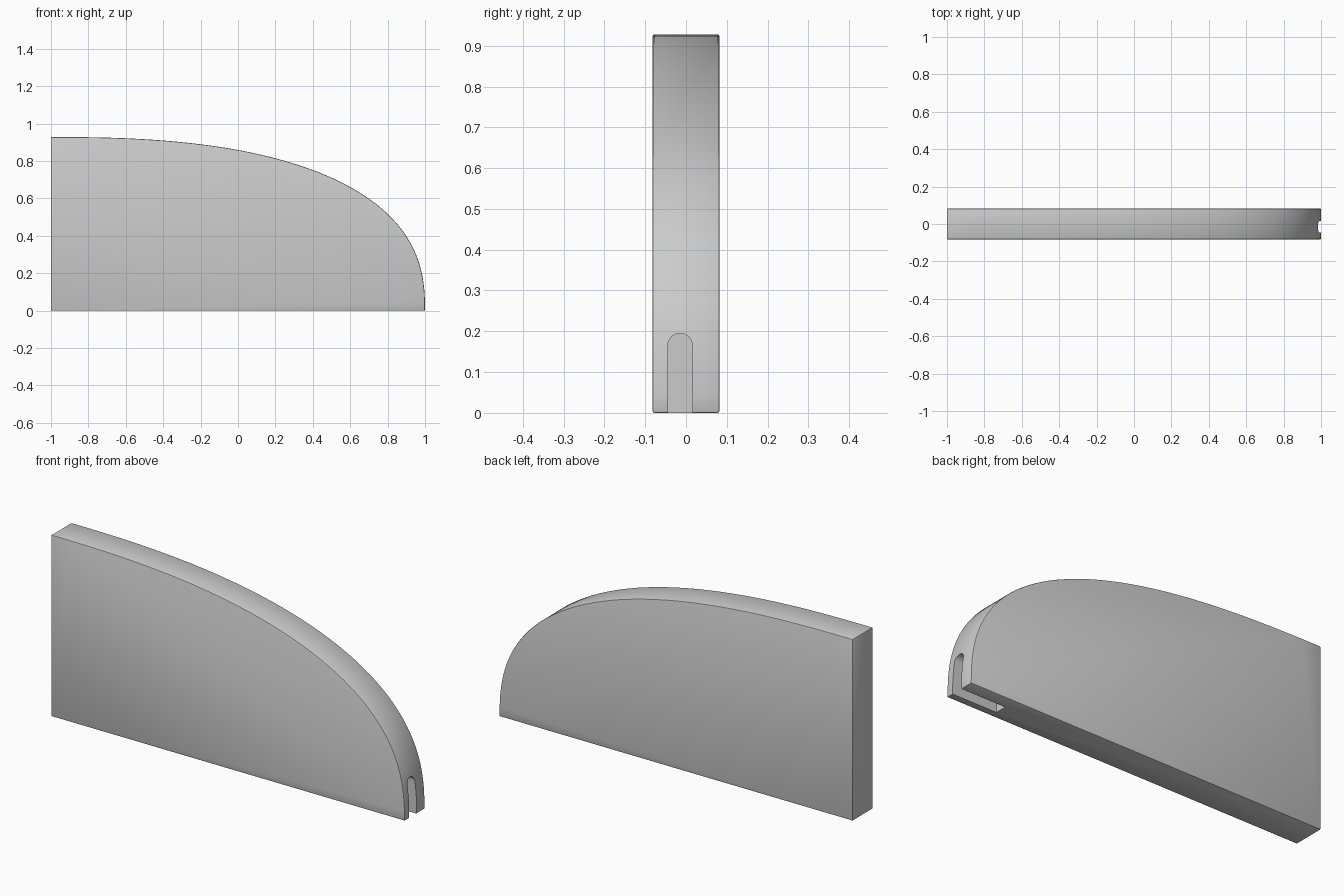
import bpy, bmesh, math

if "Cube" in bpy.data.objects:
    bpy.data.objects.remove(bpy.data.objects["Cube"])

HALF_T = 0.082      # half thickness of the slab
HEIGHT = 0.928
POWER = 2.5         # superellipse exponent of the curved edge


def prism(name, points, offset, direction):
    """Extrude a closed 3D outline, shifted by offset, along direction."""
    bm = bmesh.new()
    face = bm.faces.new([bm.verts.new([a + b for a, b in zip(p, offset)]) for p in points])
    ext = bmesh.ops.extrude_face_region(bm, geom=[face])
    verts = [g for g in ext["geom"] if isinstance(g, bmesh.types.BMVert)]
    bmesh.ops.translate(bm, verts=verts, vec=direction)
    bmesh.ops.recalc_face_normals(bm, faces=bm.faces)
    mesh = bpy.data.meshes.new(name)
    bm.to_mesh(mesh)
    bm.free()
    obj = bpy.data.objects.new(name, mesh)
    bpy.context.collection.objects.link(obj)
    return obj


# Slab with a quarter superellipse edge
STEPS = 64
outline = [(-1, 0, 0)]
for i in range(STEPS + 1):
    t = math.pi / 2 * i / STEPS
    x = -1 + 2 * math.sin(t) ** (2 / POWER)
    z = HEIGHT * max(math.cos(t), 0) ** (2 / POWER) if i < STEPS else 0
    outline.append((x, 0, z))
panel = prism("curved_panel", outline, (0, -HALF_T, 0), (0, 2 * HALF_T, 0))

# Softened rim
bevel = panel.modifiers.new("rim", 'BEVEL')
bevel.width = 0.005
bevel.segments = 2
bevel.limit_method = 'ANGLE'
bevel.angle_limit = math.radians(40)

# Round-topped slot in the narrow end, open at the bottom
R, CY, TOP = 0.03, -0.0145, 0.195
arch = [(0, CY - R, -0.1)]
arch += [(0, CY - R * math.cos(a), TOP - R + R * math.sin(a))
         for a in (math.pi * i / 24 for i in range(25))]
arch.append((0, CY + R, -0.1))
cutter = prism("slot_cutter", arch, (0.75, 0, 0), (0.4, 0, 0))
cutter.hide_render = True
cutter.hide_set(True)

cut = panel.modifiers.new("slot", 'BOOLEAN')
cut.operation = 'DIFFERENCE'
cut.solver = 'EXACT'
cut.object = cutter

# Apply the modifiers, then shade smooth with sharp edges kept
bpy.context.view_layer.update()
evaluated = panel.evaluated_get(bpy.context.evaluated_depsgraph_get())
panel.data = bpy.data.meshes.new_from_object(evaluated)
panel.modifiers.clear()
bpy.data.objects.remove(cutter)

bpy.ops.object.select_all(action='DESELECT')
panel.select_set(True)
bpy.context.view_layer.objects.active = panel
bpy.ops.object.shade_smooth_by_angle(angle=math.radians(30))
